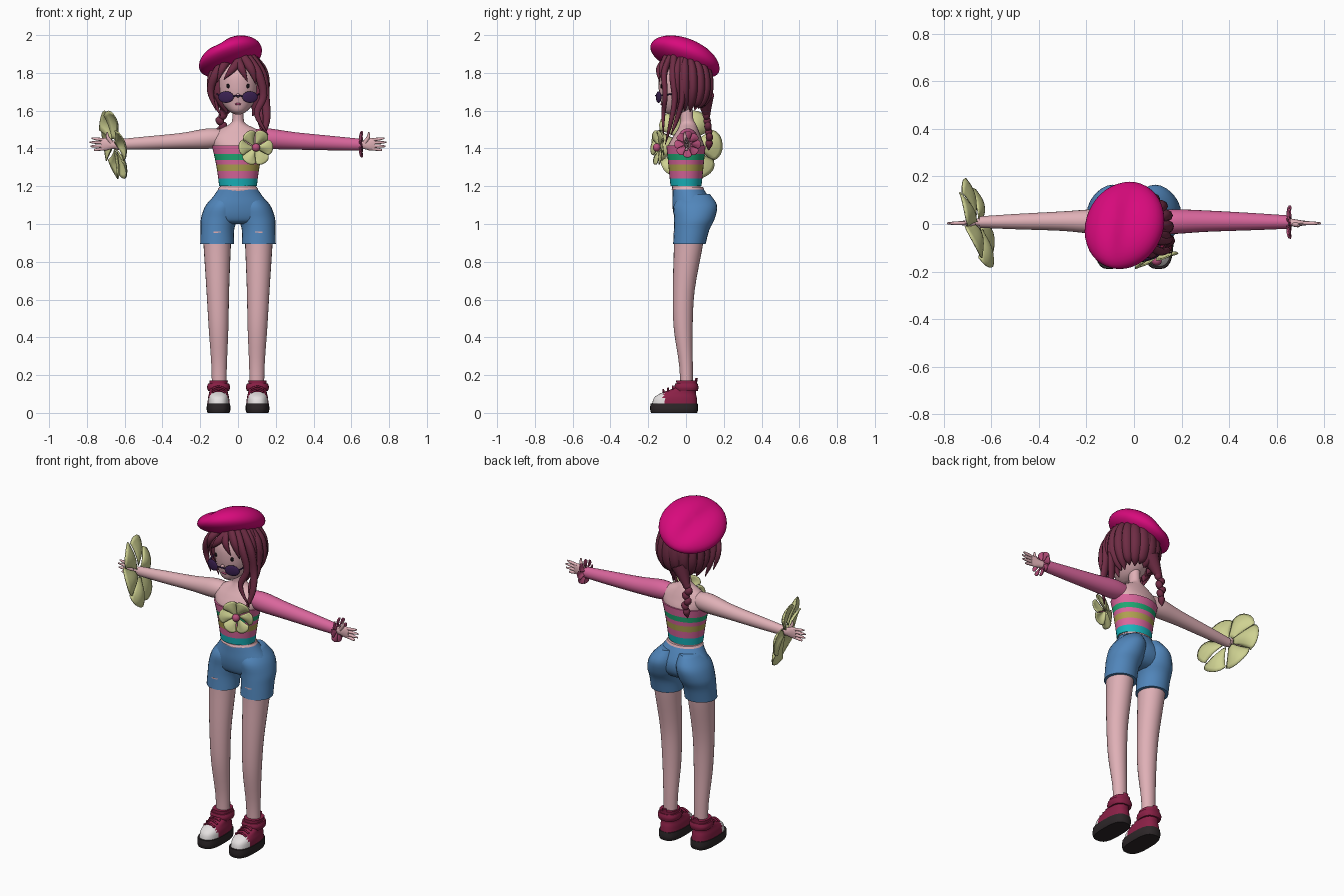
import bpy, bmesh, math
from mathutils import Vector, Matrix, Euler

if "Cube" in bpy.data.objects:
    bpy.data.objects.remove(bpy.data.objects["Cube"])

def material(name, hexcode):
    m = bpy.data.materials.new(name)
    m.diffuse_color = [((int(hexcode[i:i + 2], 16) / 255 + .055) / 1.055) ** 2.4 for i in (0, 2, 4)] + [1]
    m.use_nodes = True
    m.node_tree.nodes["Principled BSDF"].inputs["Base Color"].default_value = m.diffuse_color
    return m

SKIN, BERET, HAIR = material("skin", "dfb0b6"), material("beret", "d80a7c"), material("hair", "6e2c44")
DENIM, PINK, CUFF = material("denim", "5186bb"), material("pink", "d9669c"), material("cuff", "b8507c")
PETAL, GREEN, OLIVE = material("petal", "cfd292"), material("green", "1fa873"), material("olive", "b0a050")
TEAL, SHOE, SOLE = material("teal", "18b4bc"), material("shoe", "8a2046"), material("sole", "2c2628")
WHITE, LENS, BLACK = material("white", "e4e0e0"), material("lens", "3a2050"), material("black", "151015")

def finish(name, bm, mat, angle=50):
    bmesh.ops.recalc_face_normals(bm, faces=bm.faces)
    me = bpy.data.meshes.new(name)
    bm.to_mesh(me)
    bm.free()
    ob = bpy.data.objects.new(name, me)
    bpy.context.collection.objects.link(ob)
    me.materials.append(mat)
    bpy.ops.object.select_all(action='DESELECT')
    ob.select_set(True)
    bpy.context.view_layer.objects.active = ob
    bpy.ops.object.shade_smooth_by_angle(angle=math.radians(angle))
    return ob

def spline(rows, sub):
    """Catmull-Rom through rows of numbers."""
    out = []
    for i in range(len(rows) - 1):
        p = [rows[max(0, min(len(rows) - 1, i + k))] for k in (-1, 0, 1, 2)]
        for s in range(sub):
            t = s / sub
            out.append([.5 * (2 * b + (c - a) * t + (2 * a - 5 * b + 4 * c - d) * t * t
                              + (3 * b - a - 3 * c + d) * t ** 3) for a, b, c, d in zip(*p)])
    return out + [list(rows[-1])]

def loft(name, rows, mat, axis='z', n=24, power=2, sub=4, mirror=False):
    """Skin elliptical rings given as (x, y, z, radius, radius)."""
    if mirror:
        rows = [(-r[0],) + tuple(r[1:]) for r in rows]
    pts = spline(rows, sub)
    bm = bmesh.new()
    rings = []
    for i, (x, y, z, a, b) in enumerate(pts):
        if axis == 'z':
            u, v = Vector((1, 0, 0)), Vector((0, 1, 0))
        elif axis == 'x':
            u, v = Vector((0, 1, 0)), Vector((0, 0, 1))
        else:
            t = Vector(pts[min(i + 1, len(pts) - 1)][:3]) - Vector(pts[max(i - 1, 0)][:3])
            u = t.cross(Vector((0, 1, .01))).normalized()
            v = t.cross(u).normalized()
        ring = []
        for k in range(n):
            c, s = math.cos(math.tau * k / n), math.sin(math.tau * k / n)
            c, s = (math.copysign(abs(w) ** (2 / power), w) for w in (c, s))
            ring.append(bm.verts.new(Vector((x, y, z)) + u * c * max(a, .0008) + v * s * max(b, .0008)))
        rings.append(ring)
    for r, q in zip(rings, rings[1:]):
        for k in range(n):
            bm.faces.new((r[k], r[k - 1], q[k - 1], q[k]))
    bm.faces.new(rings[0])
    bm.faces.new(rings[-1])
    return finish(name, bm, mat)

def tube(name, pts, radii, mat, n=8, flat=1.0, sub=5):
    return loft(name, [tuple(p) + (r, r * flat) for p, r in zip(pts, radii)], mat, None, n, sub=sub)

def ball(name, loc, size, mat, rot=(0, 0, 0), seg=20):
    bm = bmesh.new()
    bmesh.ops.create_uvsphere(bm, u_segments=seg, v_segments=seg // 2, radius=1)
    M = Matrix.Translation(loc) @ Euler(rot).to_matrix().to_4x4() @ Matrix.Diagonal((*size, 1))
    bm.transform(M)
    return finish(name, bm, mat)

def flower(name, loc, normal, R, r0, count, cup, bulge, mat):
    bm = bmesh.new()
    q = Vector(normal).to_track_quat('Z', 'Y')
    N = 8
    for p in range(count):
        g = []
        for i in range(N + 1):
            u = i / N
            for j in range(N + 1):
                v = 2 * j / N - 1
                r = r0 + (R * (1 - .16 * abs(v) ** 3) - r0) * u
                a = math.tau * p / count + v * math.pi / count * (.75 + .27 * u)
                h = cup * u * u + bulge * (1 - v * v) * math.sin(math.pi * u * .8) + .006 * v
                g.append(bm.verts.new(q @ Vector((r * math.cos(a), r * math.sin(a), h)) + Vector(loc)))
        for i in range(N):
            for j in range(N):
                k = i * (N + 1) + j
                bm.faces.new((g[k], g[k + 1], g[k + N + 2], g[k + N + 1]))
    ob = finish(name, bm, mat)
    s = ob.modifiers.new("thickness", 'SOLIDIFY')
    s.thickness, s.offset = .006, 0

# Torso, neck and head
loft("torso", [(0, .01, 1.16, .1, .078), (0, 0, 1.21, .095, .076), (0, 0, 1.3, .103, .088), (0, 0, 1.4, .13, .098),
               (0, .005, 1.46, .14, .075), (0, .01, 1.5, .1, .055), (0, .01, 1.53, .042, .042),
               (0, .005, 1.56, .03, .033), (0, 0, 1.64, .03, .035)], SKIN)
loft("head", [(0, -.07, 1.58, .015, .02), (0, -.055, 1.6, .05, .066), (0, -.033, 1.65, .09, .1),
              (0, -.025, 1.72, .108, .12), (0, -.02, 1.8, .105, .12), (0, -.02, 1.87, .06, .07)], SKIN)
ball("nose", (0, -.144, 1.68), (.01, .014, .012), SKIN, seg=12)
ball("lips", (0, -.128, 1.635), (.018, .008, .006), CUFF, seg=12)

# Striped tube top
edges = [(1.415, PINK), (1.37, GREEN), (1.34, PINK), (1.315, OLIVE), (1.28, PINK), (1.24, TEAL), (1.2, None)]
def chest(z):
    t = (z - 1.2) / .215
    return (0, 0, z, .1 + .02 * t + .019 * t * t, .082 + .022 * t)
for (top, mat), (bottom, _) in zip(edges, edges[1:]):
    loft("top_stripe", [chest(bottom), chest(top)], mat, n=32, sub=2)

# Shorts
loft("shorts_hips", [(0, .01, 1.19, .1, .08), (0, .022, 1.15, .128, .093), (0, .033, 1.1, .165, .105),
                     (0, .035, 1.05, .186, .1), (0, .03, 1.015, .17, .08), (0, .03, 1.0, .12, .05)], DENIM, n=32)
loft("waist_trim", [(0, .01, 1.183, .107, .086), (0, .01, 1.195, .1, .081)], SKIN, n=32)

# Glasses bridge
tube("glasses_bridge", [(-.03, -.152, 1.675), (0, -.16, 1.68), (.03, -.152, 1.675)], [.004] * 3, LENS)

for m in (False, True):
    s = -1 if m else 1
    # Legs
    loft("shorts_leg", [(.065, .05, 1.16, .05, .075), (.085, .05, 1.1, .085, .114), (.1, .045, 1.03, .096, .108),
                        (.109, .03, .97, .089, .094), (.11, .018, .895, .09, .086)], DENIM, mirror=m)
    loft("leg", [(.11, .015, .96, .075, .08), (.11, .012, .88, .072, .076), (.107, -.012, .65, .06, .058),
                 (.103, -.015, .45, .052, .05), (.1, 0, .25, .041, .036), (.1, .003, .1, .038, .034)],
         SKIN, mirror=m)
    # Shoes
    loft("shoe_sole", [(.103, -.063, 0, .058, .122), (.103, -.063, .02, .063, .127), (.103, -.063, .05, .061, .125)],
         SOLE, power=2.8, mirror=m)
    shoe = loft("shoe_upper", [(.103, -.06, .045, .058, .12), (.103, -.056, .08, .056, .113),
                               (.103, -.04, .105, .05, .092), (.103, -.012, .125, .048, .068),
                               (.103, .002, .145, .048, .056), (.103, .004, .172, .049, .056)],
                SHOE, n=32, power=2.5, mirror=m)
    shoe.data.materials.append(WHITE)
    for f in shoe.data.polygons:
        f.material_index = int(f.center.y < -.118 and f.normal.z > -.5)
    loft("ankle_strap", [(.103, .002, .115, .055, .06), (.103, .002, .135, .061, .064),
                         (.103, .002, .155, .056, .06)], SHOE, power=2.5, mirror=m)
    tube("shoe_tab", [(s * .103, .05, .15), (s * .103, .056, .185)], [.018, .016], SHOE, flat=.4)
    for k in range(3):
        y, z = -.12 + .025 * k, .108 + .009 * k
        tube("lace", [(s * .103 - .035, y, z), (s * .103, y, z + .014), (s * .103 + .035, y, z)], [.005] * 3, SHOE)
        ball("bow", (s * .103 + .02 * (k - 1), -.062, .13), (.014, .012, .01), SHOE, seg=10)
    # Arms, the left one in a sleeve
    g = 0 if m else .004
    loft("arm", [(.08, .01, 1.455, .045, .045), (.16, .01, 1.452, .052, .054), (.3, .012, 1.44, .041 + g, .042 + g),
                 (.5, .01, 1.428, .032 + g, .034 + g), (.65, .008, 1.42, .024 + g, .027 + g)],
         SKIN if m else PINK, 'x', mirror=m)
    loft("hand", [(.63, .008, 1.42, .02, .022), (.67, .006, 1.42, .015, .024), (.7, .004, 1.422, .012, .033),
                  (.725, .004, 1.422, .009, .03)], SKIN, 'x', 16, mirror=m)
    for k, tip in enumerate((.762, .782, .785, .775)):
        z = 1.398 + .016 * k
        tube("finger", [(s * .71, .004, z), (s * .75, .003, z + (k - 1.5) * .003), (s * tip, .003, z + (k - 1.5) * .006)],
             [.008, .008, .004], SKIN)
    tube("thumb", [(s * .67, 0, 1.43), (s * .69, -.005, 1.46), (s * .692, -.006, 1.486)], [.011, .009, .004], SKIN)
    # Eyes and glasses
    ball("eye", (s * .052, -.13, 1.73), (.01, .006, .012), BLACK, seg=12)
    ball("glasses_lens", (s * .064, -.145, 1.672), (.043, .008, .031), LENS, (0, 0, s * .3))
    tube("glasses_temple", [(s * .1, -.135, 1.68), (s * .112, -.06, 1.69), (s * .112, .02, 1.7)], [.004] * 3, LENS)

# Flowers on wrist and chest, frilled cuff
flower("wrist_flower", (-.655, .005, 1.42), (1, .3, .24), .195, .035, 6, -.015, .025, PETAL)
flower("chest_flower", (.088, -.135, 1.405), (.35, -1, 0), .096, .008, 6, .012, .014, PETAL)
ball("chest_flower_centre", (.095, -.155, 1.405), (.022, .02, .022), CUFF)
flower("sleeve_cuff", (.648, .008, 1.422), (1, 0, 0), .07, .02, 8, .004, .006, CUFF)

# Beret: flattened ball, tilted to one side and backwards, with a soft crease
beret = ball("beret", (0, 0, 0), (.175, .195, .085), BERET, seg=40)
for v in beret.data.vertices:
    x, y, z = v.co
    k = 1 - .22 * math.exp(-((x + .03) / .05) ** 2) if z > 0 else .8
    v.co.z = z * k * (1 + .8 * x)
beret.data.transform(Matrix.Translation((-.04, -.006, 1.878)) @ Euler((-.37, -.36, 0)).to_matrix().to_4x4())

# Hair: open cap, clumps round the back, loose front strands
bm = bmesh.new()
bmesh.ops.create_uvsphere(bm, u_segments=32, v_segments=20, radius=1)
bm.transform(Matrix.Translation((.005, .008, 1.755)) @ Matrix.Diagonal((.13, .137, .14, 1)))
bmesh.ops.delete(bm, geom=[f for f in bm.faces if (c := f.calc_center_median()).z < 1.66 or
                           (c.y < -.05 and c.z < 1.81)], context='FACES')
finish("hair_cap", bm, HAIR)
for k in range(12):
    a = math.radians(-25 + 230 * k / 11)
    c, s = math.cos(a), math.sin(a)
    low = 1.585 + .03 * s + .015 * (k % 2)
    tube("hair_clump", [(.01 + r * c, r * s, z) for r, z in ((.07, 1.88), (.112, 1.81), (.122, 1.72), (.1, 1.65), (.075, low))],
         [.02, .034, .036, .03, .003], HAIR, 10, .75)
strands = [
    ([(-.06, -.09, 1.87), (-.12, -.11, 1.79), (-.145, -.09, 1.7), (-.115, -.09, 1.6)], .026),
    ([(-.08, -.04, 1.86), (-.135, -.05, 1.78), (-.135, -.04, 1.68), (-.09, -.05, 1.57)], .028),
    ([(.04, -.08, 1.89), (.105, -.115, 1.8), (.135, -.11, 1.68), (.1, -.12, 1.58), (.16, -.12, 1.47)], .026),
    ([(.05, -.06, 1.9), (.125, -.07, 1.79), (.145, -.06, 1.66), (.15, -.08, 1.54), (.115, -.11, 1.42)], .03),
    ([(.06, -.02, 1.9), (.13, -.02, 1.78), (.14, -.02, 1.66), (.12, -.05, 1.55), (.14, -.08, 1.47)], .03),
    ([(-.06, -.1, 1.86), (-.085, -.135, 1.82), (-.11, -.125, 1.75)], .022),
    ([(.02, -.1, 1.88), (-.03, -.145, 1.82), (-.075, -.14, 1.765)], .024),
    ([(-.01, -.1, 1.88), (.02, -.145, 1.82), (.05, -.14, 1.755)], .024),
    ([(.02, -.1, 1.89), (.07, -.13, 1.82), (.095, -.12, 1.74)], .026)]
for pts, r in strands:
    n = len(pts)
    tube("hair_strand", pts, [r] + [r * 1.1 * (1 - i / n * .75) for i in range(1, n - 1)] + [.002], HAIR, 10, .7)

# Braid
tube("braid_root", [(-.03, .1, 1.68), (-.06, .105, 1.62), (-.085, .11, 1.57)], [.05, .032, .018], HAIR, 10)
for k in range(5):
    ball("braid_link", (-.088 + .008 * (-1) ** k, .108 + .004 * k, 1.575 - .029 * k),
         (.023 - .001 * k, .02, .026), HAIR, (0, .6 * (-1) ** k, 0), 12)
tube("braid_end", [(-.09, .122, 1.45), (-.09, .122, 1.425), (-.095, .12, 1.39)], [.01, .02, .002], HAIR)
